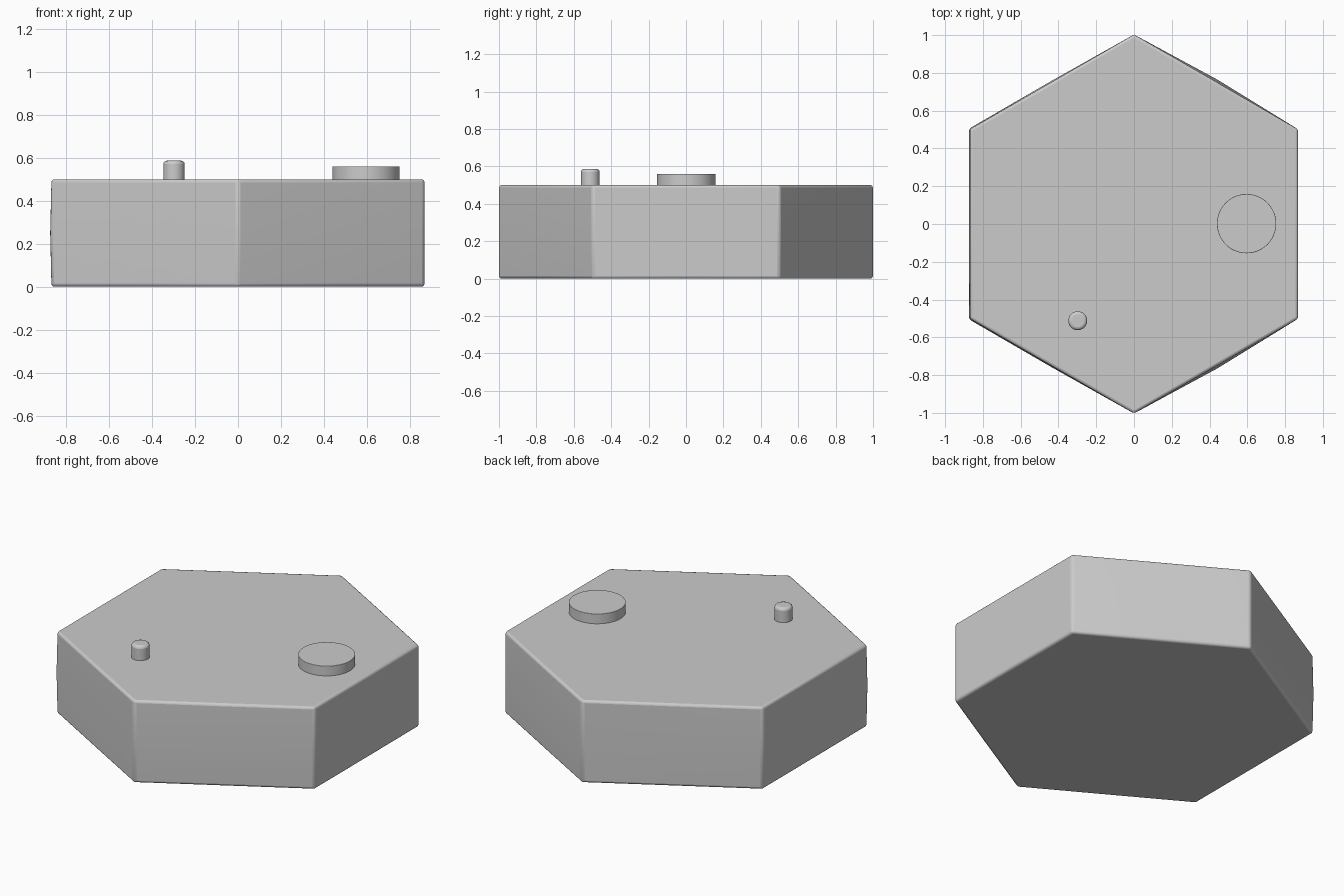
import bpy, bmesh, math
from mathutils import Vector

if "Cube" in bpy.data.objects:
    bpy.data.objects.remove(bpy.data.objects["Cube"])


def finish(ob, width, segments=3):
    mod = ob.modifiers.new("soft_edges", 'BEVEL')
    mod.width = width
    mod.segments = segments
    mod.limit_method = 'ANGLE'
    mod.angle_limit = math.radians(35)
    bpy.context.view_layer.objects.active = ob
    ob.select_set(True)
    bpy.ops.object.shade_smooth_by_angle(angle=math.radians(30))
    ob.select_set(False)


# Hexagonal slab: three rings of corners and side midpoints, faintly bulged
bm = bmesh.new()
corners = [Vector((math.cos(a), math.sin(a), 0)) * 1.003
           for a in (math.radians(30 + 60 * i) for i in range(6))]
columns = []
for i, c in enumerate(corners):
    columns += [c, (c + corners[(i + 1) % 6]) / 2]
# outward push at mid height, per column (corner, side middle, ...)
bulge = [0, .014, 0, .006, .006, .006, .006, .006, 0, .014, 0, 0]
rings = []
for z in (0.0, 0.25, 0.5):
    ring = []
    for p, b in zip(columns, bulge):
        push = b if z == 0.25 else 0
        ring.append(bm.verts.new(p + p.normalized() * push + Vector((0, 0, z))))
    rings.append(ring)
for low, high in zip(rings, rings[1:]):
    for i in range(12):
        j = (i + 1) % 12
        bm.faces.new((low[i], low[j], high[j], high[i]))
bm.faces.new(rings[0][::-1])
bm.faces.new(rings[-1])
me = bpy.data.meshes.new("hexagon_slab")
bm.to_mesh(me)
bm.free()
slab = bpy.data.objects.new("hexagon_slab", me)
bpy.context.collection.objects.link(slab)
finish(slab, 0.014)


def stud(name, x, y, radius, top, bevel):
    base = 0.48
    bpy.ops.mesh.primitive_cylinder_add(vertices=48, radius=radius, depth=top - base,
                                        location=(x, y, (top + base) / 2))
    ob = bpy.context.object
    ob.name = name
    ob.select_set(False)
    finish(ob, bevel)


# Raised round disc and small rounded peg on top
stud("round_disc", 0.596, 0.002, 0.157, 0.56, 0.002)
stud("small_peg", -0.298, -0.512, 0.05, 0.587, 0.016)
